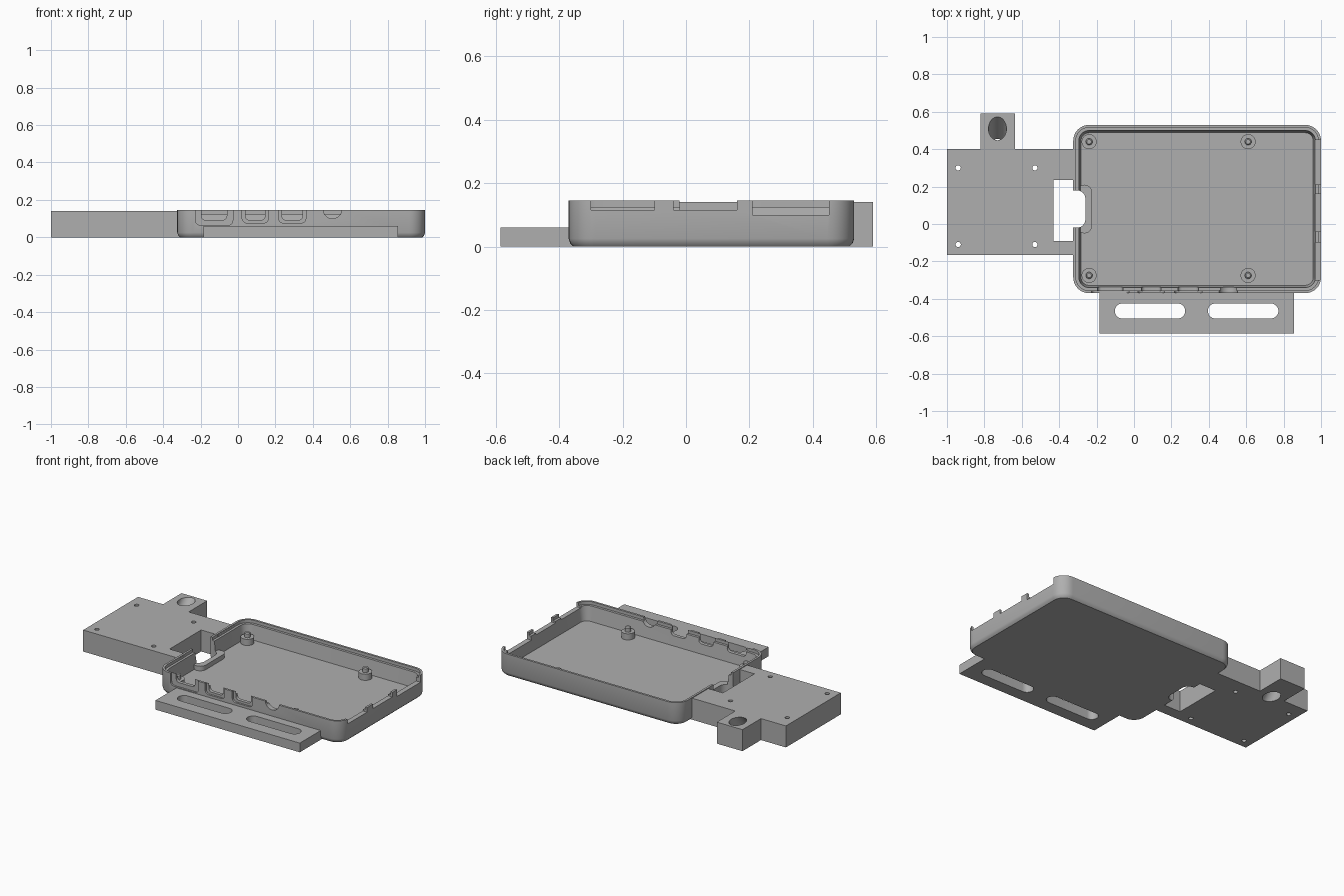
import bpy, bmesh, math
from mathutils import Matrix, Vector

if "Cube" in bpy.data.objects:
    bpy.data.objects.remove(bpy.data.objects["Cube"])

grey = bpy.data.materials.new("mid_grey")
grey.diffuse_color = (0.43, 0.43, 0.43, 1)
grey.use_nodes = True
grey.node_tree.nodes["Principled BSDF"].inputs["Base Color"].default_value = grey.diffuse_color


def rounded(x0, x1, y0, y1, r, n=8):
    """Outline of a rounded rectangle, counter-clockwise."""
    r = min(r, (x1 - x0) / 2 - 1e-4, (y1 - y0) / 2 - 1e-4)
    pts = []
    corners = [(x1 - r, y1 - r), (x0 + r, y1 - r), (x0 + r, y0 + r), (x1 - r, y0 + r)]
    for q, (cx, cy) in enumerate(corners):
        for i in range(n + 1):
            a = math.pi / 2 * (q + i / n)
            pts.append((cx + r * math.cos(a), cy + r * math.sin(a)))
    return pts


def circle(cx, cy, r, n=32):
    return [(cx + r * math.cos(2 * math.pi * i / n), cy + r * math.sin(2 * math.pi * i / n))
            for i in range(n)]


def loft(name, rings):
    """Closed solid through a list of (outline, height) rings."""
    bm = bmesh.new()
    loops = [[bm.verts.new((x, y, z)) for x, y in pts] for pts, z in rings]
    for a, b in zip(loops, loops[1:]):
        for i in range(len(a)):
            j = (i + 1) % len(a)
            bm.faces.new((a[i], a[j], b[j], b[i]))
    bm.faces.new(loops[0][::-1])
    bm.faces.new(loops[-1])
    bmesh.ops.recalc_face_normals(bm, faces=bm.faces)
    me = bpy.data.meshes.new(name)
    bm.to_mesh(me)
    bm.free()
    me.materials.append(grey)
    ob = bpy.data.objects.new(name, me)
    bpy.context.collection.objects.link(ob)
    return ob


def prism(name, pts, z0, z1):
    return loft(name, [(pts, z0), (pts, z1)])


def box(name, x0, x1, y0, y1, z0, z1):
    return prism(name, [(x0, y0), (x1, y0), (x1, y1), (x0, y1)], z0, z1)


def front_prism(name, pts, y0, y1):
    """Outline drawn in x and z, extruded along y."""
    ob = prism(name, pts, -y1, -y0)
    ob.data.transform(Matrix.Rotation(math.pi / 2, 4, 'X'))
    return ob


def cut(ob, cutters):
    for c in cutters:
        m = ob.modifiers.new("cut", 'BOOLEAN')
        m.operation, m.solver, m.object = 'DIFFERENCE', 'EXACT', c
    dg = bpy.context.evaluated_depsgraph_get()
    dg.update()
    me = bpy.data.meshes.new_from_object(ob.evaluated_get(dg))
    ob.modifiers.clear()
    ob.data = me
    for c in cutters:
        bpy.data.objects.remove(c)


# Case tray: chamfered bottom, outer lip, inner ledge, floor
def ring(inset, z):
    return rounded(-0.325 + inset, 1 - inset, -0.37 + inset, 0.53 - inset, 0.085 - inset), z


case = loft("case_tray", [ring(0.015, 0), ring(0.005, 0.01), ring(0, 0.025), ring(0, 0.145),
                          ring(0.014, 0.145), ring(0.014, 0.125), ring(0.03, 0.125),
                          ring(0.042, 0.03)])


def notch():
    return prism("notch", rounded(-0.5, -0.26, -0.02, 0.18, 0.045), -0.1, 0.3)


cutters = [notch()]
# Right wall openings, leaving two upright tabs
for y0, y1, z in [(-0.30, -0.10, 0.115), (-0.04, 0.16, 0.115), (0.21, 0.45, 0.10)]:
    cutters.append(box("side_opening", 0.9, 1.1, y0, y1, z, 0.3))
# Front ports: shallow outer recess, then a narrower through slot
for x0, x1, z, g in [(-0.195, -0.06, 0.092, 0.032), (0.04, 0.145, 0.092, 0.018),
                     (0.235, 0.345, 0.092, 0.018)]:
    cutters.append(front_prism("recess", rounded(x0 - g, x1 + g, z - g * 0.85, 0.3, 0.025, 5),
                               -0.5, -0.358))
    cutters.append(front_prism("port", rounded(x0, x1, z, 0.3, 0.022, 5), -0.5, -0.29))
cutters.append(front_prism("jack", circle(0.505, 0.15, 0.05), -0.5, -0.29))
cut(case, cutters)

# Raised rim around the card notch
rim = prism("notch_rim", rounded(-0.305, -0.225, -0.05, 0.21, 0.06), 0.01, 0.06)
cut(rim, [notch()])

# Board standoffs with locating pegs
for x in (-0.24, 0.61):
    for y in (-0.275, 0.44):
        loft("standoff", [(circle(x, y, 0.04), 0.025), (circle(x, y, 0.04), 0.07),
                          (circle(x, y, 0.018), 0.07), (circle(x, y, 0.018), 0.095),
                          (circle(x, y, 0.012), 0.10)])

# Side arm with a mounting ear
arm = prism("side_arm", [(-1, -0.165), (-0.31, -0.165), (-0.31, -0.09), (-0.43, -0.09),
                         (-0.43, 0.235), (-0.31, 0.235), (-0.31, 0.40), (-0.635, 0.40),
                         (-0.635, 0.59), (-0.82, 0.59), (-0.82, 0.40), (-1, 0.40)], 0, 0.14)
holes = [prism("screw_hole", circle(x, y, 0.014, 20), -0.1, 0.3)
         for x in (-0.94, -0.53) for y in (-0.11, 0.30)]
# Slanted hole through the ear
slant = prism("slanted_hole", circle(0, 0, 0.048), -0.4, 0.4)
slant.data.transform(Matrix.Translation(Vector((-0.73, 0.51, 0.14)))
                     @ Matrix.Rotation(math.radians(-40), 4, 'X'))
cut(arm, holes + [slant])

# Front flange with two long slots
flange = box("front_flange", -0.185, 0.855, -0.585, -0.355, 0, 0.06)
cut(flange, [prism("slot", rounded(x0, x0 + 0.377, -0.505, -0.425, 0.04), -0.1, 0.2)
             for x0 in (-0.103, 0.395)])

# Smooth the curved walls, keep hard edges
for ob in bpy.context.scene.objects:
    ob.select_set(True)
bpy.context.view_layer.objects.active = case
bpy.ops.object.shade_smooth_by_angle(angle=math.radians(30))
